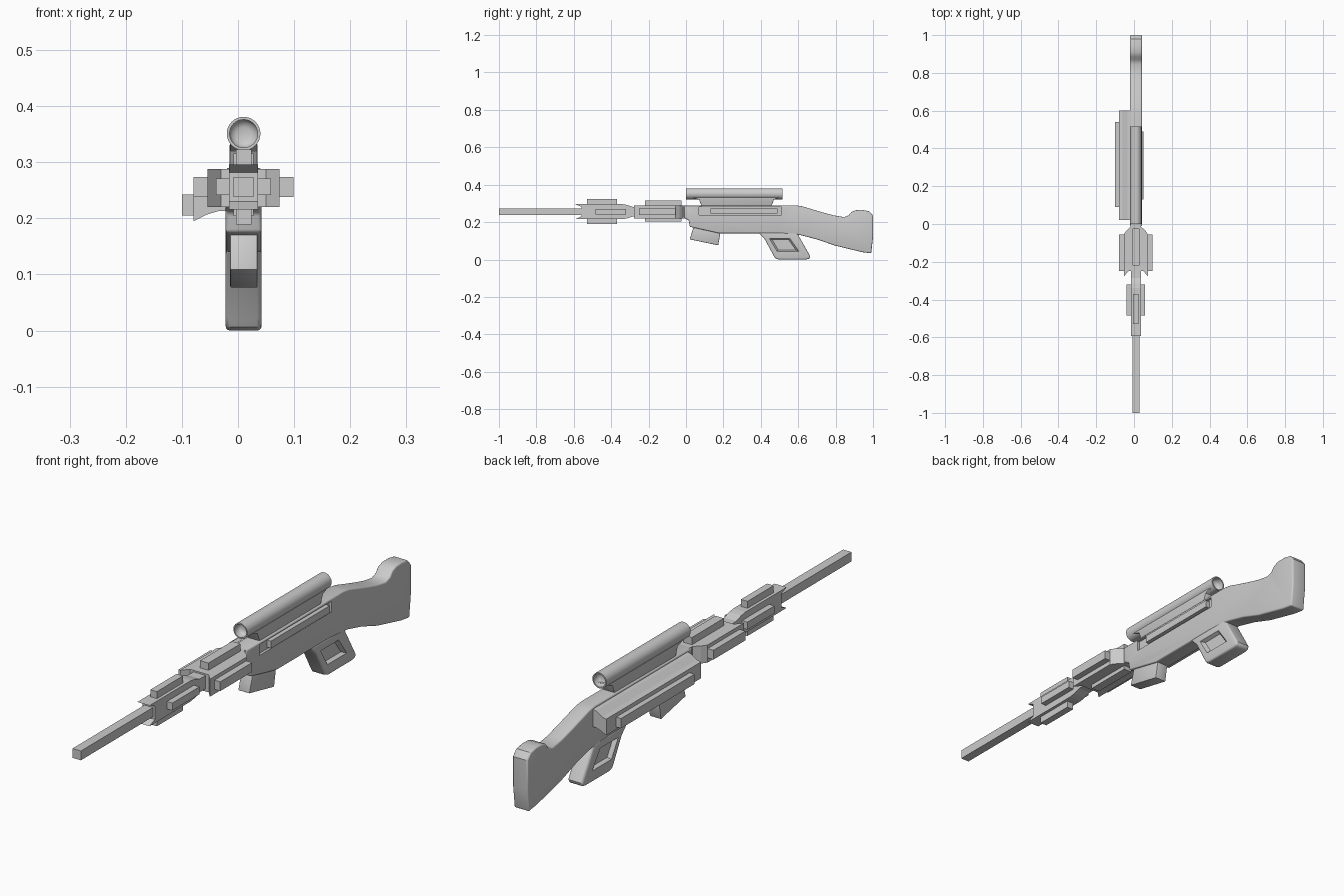
import bpy, bmesh, math
from mathutils import Vector

if "Cube" in bpy.data.objects:
    bpy.data.objects.remove(bpy.data.objects["Cube"])

CX, CZ = 0.01, 0.256   # gun axis


def finish(name, bm, bevel=0.0, segs=3, angle=50):
    bmesh.ops.recalc_face_normals(bm, faces=bm.faces)
    me = bpy.data.meshes.new(name)
    bm.to_mesh(me)
    bm.free()
    ob = bpy.data.objects.new(name, me)
    bpy.context.collection.objects.link(ob)
    bpy.ops.object.select_all(action='DESELECT')
    ob.select_set(True)
    bpy.context.view_layer.objects.active = ob
    if bevel:
        m = ob.modifiers.new("bevel", 'BEVEL')
        m.width, m.segments = bevel, segs
        m.limit_method, m.angle_limit = 'ANGLE', math.radians(angle)
        bpy.ops.object.modifier_apply(modifier="bevel")
        bpy.ops.object.shade_smooth_by_angle(angle=math.radians(35))
    return ob


def extrude(name, pts, axis, lo, hi, **kw):
    """Extrude a 2D outline along an axis (x: yz points, y: xz points, z: xy points)."""
    bm = bmesh.new()

    def place(p, t):
        return {'x': (t, p[0], p[1]), 'y': (p[0], t, p[1]), 'z': (p[0], p[1], t)}[axis]
    a = [bm.verts.new(place(p, lo)) for p in pts]
    b = [bm.verts.new(place(p, hi)) for p in pts]
    bm.faces.new(a)
    bm.faces.new(b[::-1])
    for i in range(len(pts)):
        j = (i + 1) % len(pts)
        bm.faces.new((a[i], a[j], b[j], b[i]))
    return finish(name, bm, **kw)


def box(name, x, y, z, **kw):
    return extrude(name, [(x[0], z[0]), (x[1], z[0]), (x[1], z[1]), (x[0], z[1])], 'y', *y, **kw)


def cut(ob, cutter):
    cutter.hide_render = True
    m = ob.modifiers.new("cut", 'BOOLEAN')
    m.operation, m.object, m.solver = 'DIFFERENCE', cutter, 'EXACT'
    bpy.ops.object.select_all(action='DESELECT')
    ob.select_set(True)
    bpy.context.view_layer.objects.active = ob
    bpy.ops.object.modifier_apply(modifier="cut")
    bpy.data.objects.remove(cutter)


# receiver and stock in one outline
body = extrude("receiver_and_stock", [
    (-0.01, .288), (.585, .29), (.62, .285), (.72, .255), (.79, .236), (.845, .227), (.87, .236),
    (.885, .255), (.91, .264), (.945, .265), (.98, .258), (1.0, .235), (1.0, .12), (.99, .033),
    (.94, .04), (.795, .075), (.70, .108), (.61, .131), (.5, .14), (.18, .14), (.02, .175),
    (.015, .21), (-0.01, .222)], 'x', -.022, .042, bevel=.006)
cut(body, box("recess_cutter", (.032, .08), (.07, .51), (.238, .28)))
box("side_bar", (.028, .05), (.13, .49), (.245, .273))

# left housing, flared towards its outer face, with a cover bar
extrude("left_housing", [(-.02, .282), (-.035, .278), (-.06, .262), (-.079, .258),
                         (-.079, .195), (-.055, .207), (-.035, .213), (-.02, .213)], 'y', .02, .6)
box("left_bar", (-.1, -.07), (.09, .54), (.205, .243))

# magazine
extrude("magazine", [(.045, .19), (.02, .108), (.172, .076), (.187, .16)],
        'x', -.014, .035, bevel=.003, segs=2)

# pistol grip with a sunken panel on both sides
grip = extrude("grip", [(.385, .145), (.42, .11), (.468, .022), (.478, .006), (.495, 0), (.64, 0),
                        (.66, .004), (.664, .018), (.592, .145)], 'x', -.022, .042, bevel=.008)
panel = [(.445, .113), (.555, .113), (.604, .044), (.487, .044)]
mid = Vector((sum(p[0] for p in panel) / 4, sum(p[1] for p in panel) / 4))
for s in (-1, 1):
    bm = bmesh.new()
    rings = []
    for d, f in ((.040, 1.1), (.032, 1.0), (.018, .8)):
        rings.append([bm.verts.new((CX + s * d, *(mid + (Vector(p) - mid) * f))) for p in panel])
    for r, q in zip(rings, rings[1:]):
        for i in range(4):
            j = (i + 1) % 4
            bm.faces.new((r[i], r[j], q[j], q[i]))
    bm.faces.new(rings[0])
    bm.faces.new(rings[-1])
    cut(grip, finish("panel_cutter", bm))

# barrel
box("barrel", (CX - .018, CX + .018), (-1, -.2), (CZ - .018, CZ + .018))

# rear handguard: side lips reach forward, neck runs into the receiver
half = [(.04, -.25), (.064, -.278), (.064, -.055), (.05, -.035), (.028, -.015), (.026, .02)]
extrude("handguard", [(CX + x, y) for x, y in half] + [(CX - x, y) for x, y in half[::-1]],
        'z', .22, .288)

# front handguard: top and bottom lips reach forward
half = [(-.56, .026), (-.592, .04), (-.34, .04), (-.315, .036), (-.285, .026), (-.24, .026)]
extrude("front_guard", [(y, CZ + z) for y, z in half] + [(y, CZ - z) for y, z in half[::-1]],
        'x', CX - .026, CX + .026)

# rails on all four faces of both guards
for s, side in ((-1, ("left", "lower")), (1, ("right", "upper"))):
    def span(c, a, b):
        return tuple(sorted((c + s * a, c + s * b)))
    box(side[0] + "_rail", span(CX, .05, .089), (-.25, -.055), (.238, .274))
    box(side[1] + "_rail", (CX - .018, CX + .018), (-.22, -.025), span(CZ + .004, .02, .056))
    box(side[0] + "_front_rail", span(CX, .02, .049), (-.485, -.32), (.242, .271))
    box(side[1] + "_front_rail", (CX - .014, CX + .014), (-.53, -.37), span(CZ, .03, .067))

# scope: closed tube with a dished lens in each end
bm = bmesh.new()
N = 32
prof = [(0, .03), (.012, .03), (.021, .026), (.025, .018), (.025, 0), (.030, 0)]
prof += [(r, .515 - y) for r, y in prof[::-1]]
rings = []
for r, y in prof:
    if r == 0:
        rings.append([bm.verts.new((CX, y, .351))] * N)
    else:
        rings.append([bm.verts.new((CX + r * math.cos(2 * math.pi * i / N), y,
                                    .351 + r * math.sin(2 * math.pi * i / N))) for i in range(N)])
for a, b in zip(rings, rings[1:]):
    for i in range(N):
        j = (i + 1) % N
        bm.faces.new(list(dict.fromkeys((a[i], a[j], b[j], b[i]))))
finish("scope", bm)
bpy.ops.object.shade_smooth_by_angle(angle=math.radians(40))

# scope mount, wider at the top
extrude("scope_mount", [(.03, .333), (.5, .333), (.47, .32), (.455, .28), (.085, .28), (.07, .32)],
        'x', CX - .025, CX + .025, bevel=.003, segs=2)
